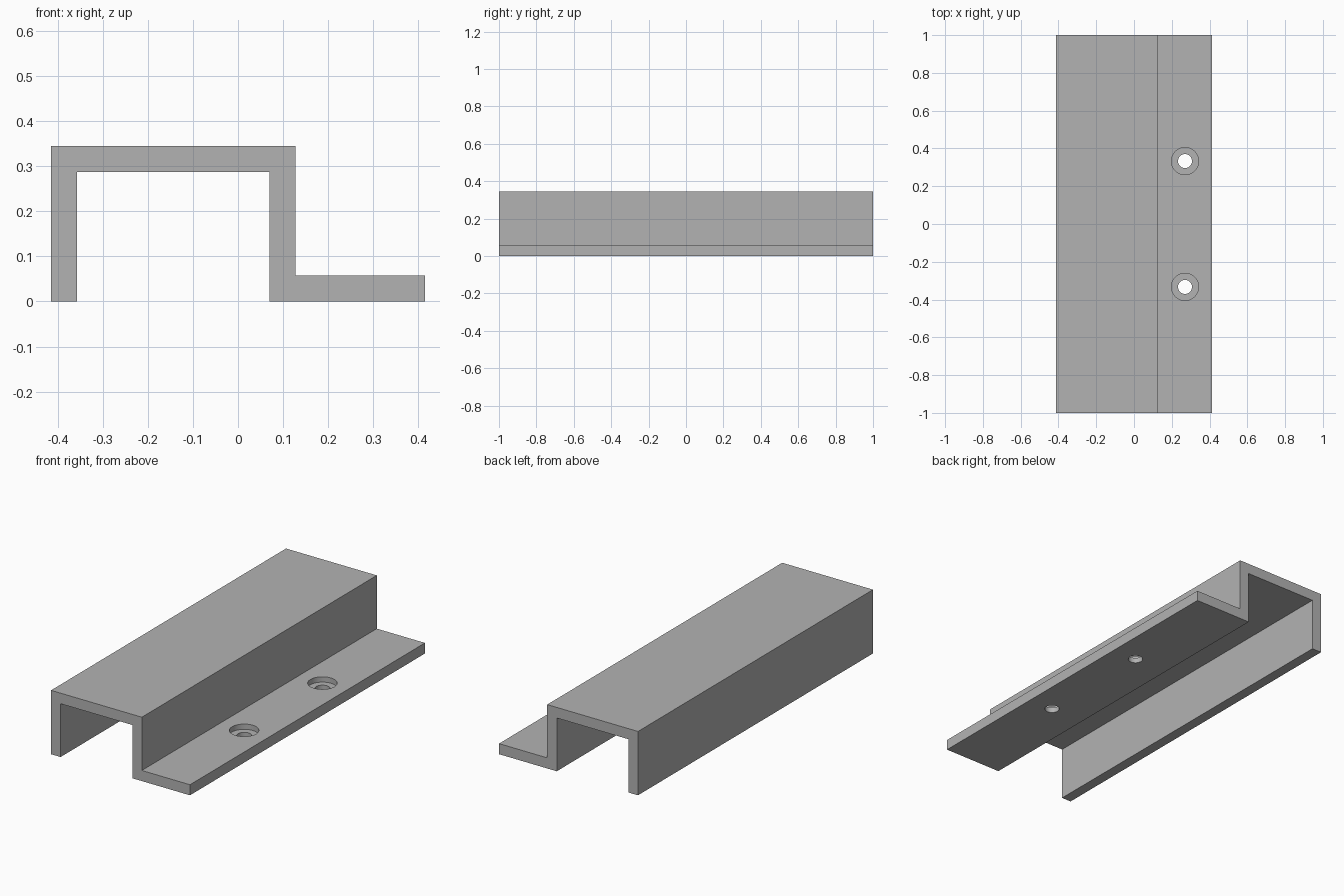
import bpy
import bmesh
from mathutils import Matrix

cube = bpy.data.objects.get("Cube")
if cube:
    bpy.data.objects.remove(cube, do_unlink=True)

HALF_W, HALF_L = 0.414, 1.0
HEIGHT, WALL = 0.344, 0.057
STEP_X = 0.127              # outer face of the wall above the flange
HOLE_X, HOLE_Y = 0.27, 0.333

grey = bpy.data.materials.new("plain grey")
grey.use_nodes = True
colour = (0.45, 0.45, 0.45, 1)
grey.diffuse_color = colour
grey.node_tree.nodes["Principled BSDF"].inputs["Base Color"].default_value = colour


def add_object(name, bm):
    bmesh.ops.recalc_face_normals(bm, faces=bm.faces)
    mesh = bpy.data.meshes.new(name)
    bm.to_mesh(mesh)
    bm.free()
    mesh.materials.append(grey)
    obj = bpy.data.objects.new(name, mesh)
    bpy.context.collection.objects.link(obj)
    return obj


# Channel with side flange: one profile extruded along y
profile = [(-HALF_W, 0), (-HALF_W + WALL, 0), (-HALF_W + WALL, HEIGHT - WALL),
           (STEP_X - WALL, HEIGHT - WALL), (STEP_X - WALL, 0), (HALF_W, 0),
           (HALF_W, WALL), (STEP_X, WALL), (STEP_X, HEIGHT), (-HALF_W, HEIGHT)]
bm = bmesh.new()
face = bm.faces.new([bm.verts.new((x, -HALF_L, z)) for x, z in profile])
swept = bmesh.ops.extrude_face_region(bm, geom=[face], use_keep_orig=True)
moved = [v for v in swept["geom"] if isinstance(v, bmesh.types.BMVert)]
bmesh.ops.translate(bm, verts=moved, vec=(0, 2 * HALF_L, 0))
bracket = add_object("channel_bracket", bm)


# Counterbored screw holes: a narrow through hole and a wide shallow recess
def cut_hole(name, y, radius, bottom, top):
    bm = bmesh.new()
    bmesh.ops.create_cone(bm, cap_ends=True, segments=48, radius1=radius,
                          radius2=radius, depth=top - bottom,
                          matrix=Matrix.Translation((HOLE_X, y, (top + bottom) / 2)))
    cutter = add_object(name, bm)
    cutter.hide_render = True
    cutter.display_type = 'WIRE'
    mod = bracket.modifiers.new(name, 'BOOLEAN')
    mod.operation = 'DIFFERENCE'
    mod.solver = 'EXACT'
    mod.object = cutter
    bpy.context.view_layer.objects.active = bracket
    bpy.ops.object.modifier_apply(modifier=name)
    bpy.data.objects.remove(cutter, do_unlink=True)


for side, y in (("front", -HOLE_Y), ("back", HOLE_Y)):
    cut_hole(side + "_screw_hole", y, 0.037, -0.05, 0.1)
    cut_hole(side + "_counterbore", y, 0.072, WALL / 2, 0.1)

# Smooth hole walls, sharp edges elsewhere
bpy.ops.object.select_all(action='DESELECT')
bracket.select_set(True)
bpy.context.view_layer.objects.active = bracket
bpy.ops.object.shade_smooth_by_angle()
